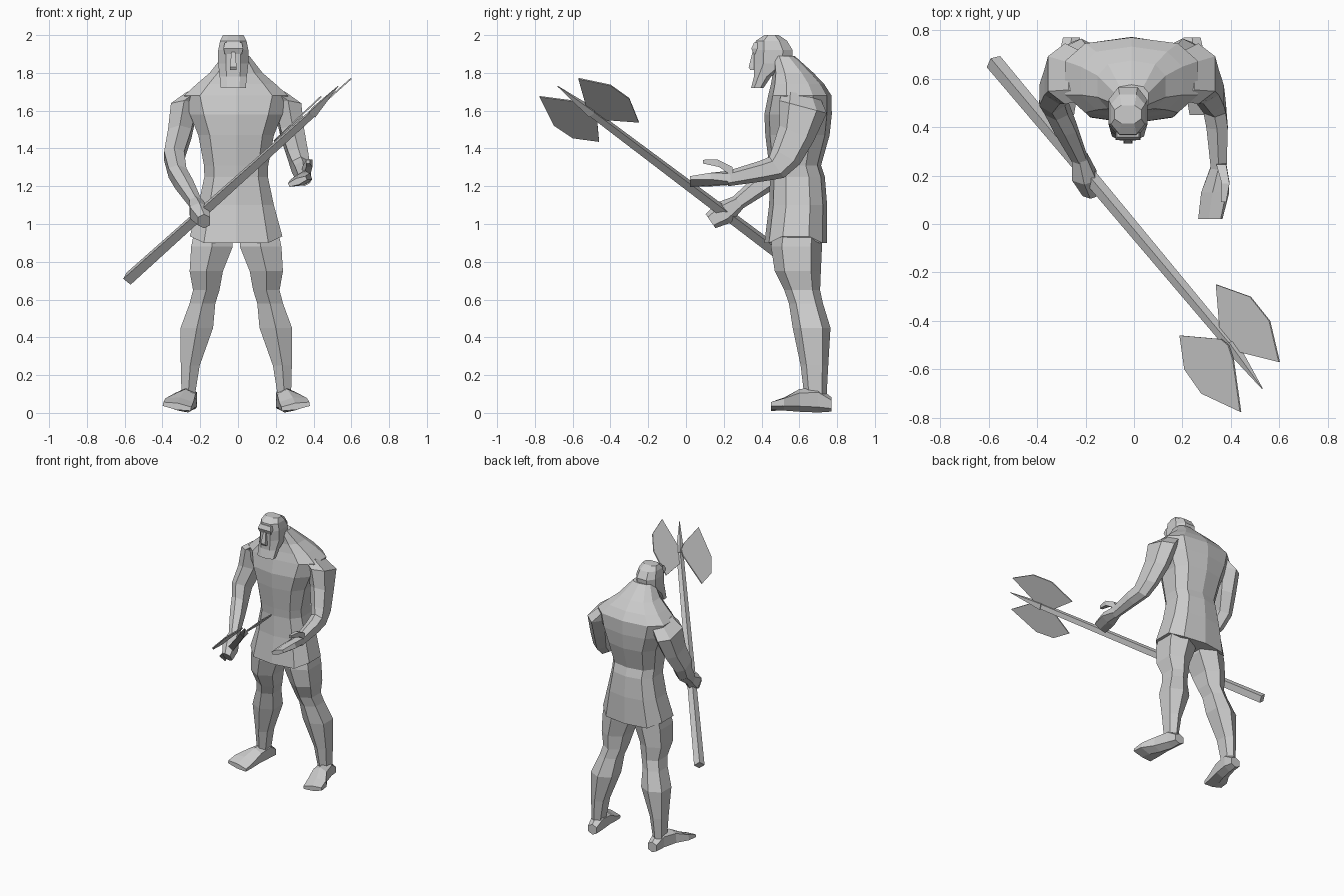
import bpy, bmesh
from math import cos, sin, pi, radians
from mathutils import Vector, Matrix

cube = bpy.data.objects.get("Cube")
if cube:
    bpy.data.objects.remove(cube)

grey = bpy.data.materials.new("stone_grey")
grey.use_nodes = True
tone = (0.6, 0.6, 0.6, 1)
grey.diffuse_color = tone
grey.node_tree.nodes["Principled BSDF"].inputs["Base Color"].default_value = tone


def finish(name, bm):
    bmesh.ops.recalc_face_normals(bm, faces=bm.faces)
    mesh = bpy.data.meshes.new(name)
    bm.to_mesh(mesh)
    bm.free()
    mesh.materials.append(grey)
    obj = bpy.data.objects.new(name, mesh)
    bpy.context.scene.collection.objects.link(obj)
    return obj


def section(n, power):
    """A rounded-box outline with n corners that fills the unit square."""
    angles = [2 * pi * (i + 0.5) / n for i in range(n)]
    wide = max(cos(a) for a in angles)
    deep = max(sin(a) for a in angles)

    def shape(v):
        return abs(v) ** power * (1 if v > 0 else -1)

    return [(shape(cos(a) / wide), shape(sin(a) / deep)) for a in angles]


def loft(name, rings, side=1, n=8, power=0.8, shift=0):
    """Skin rings of (x, y, z, half width, half depth, tilt, optional roll)."""
    bm = bmesh.new()
    loops = []
    for x, y, z, a, b, tilt, *roll in rings:
        t, r = radians(tilt), radians(roll[0] if roll else 0)
        loop = []
        for p, q in section(n, power):
            u = a * p * cos(r) - b * q * sin(r)
            v = a * p * sin(r) + b * q * cos(r)
            loop.append(bm.verts.new((side * (x + u) + shift, y + v * cos(t), z + v * sin(t))))
        loops.append(loop)
    for low, high in zip(loops, loops[1:]):
        for i in range(n):
            j = (i + 1) % n
            bm.faces.new((low[i], low[j], high[j], high[i]))
    bm.faces.new(loops[0])
    bm.faces.new(loops[-1])
    return finish(name, bm)


def upright(rows):
    """Turn (z, front y, back y, half width) rows into level rings."""
    return [(0, (f + b) / 2, z, a, (b - f) / 2, 0) for z, f, b, a in rows]


def rod(name, start, end, r1, r2, sides=4):
    start, end = Vector(start), Vector(end)
    axis = end - start
    bm = bmesh.new()
    place = Matrix.Translation((start + end) / 2) @ axis.to_track_quat("Z", "Y").to_matrix().to_4x4()
    bmesh.ops.create_cone(bm, cap_ends=True, segments=sides, radius1=r1,
                          radius2=r2, depth=axis.length, matrix=place)
    return finish(name, bm)


# Torso with flared tunic, ridged spine and sloping shoulders
torso = loft("torso", upright([
    (0.90, .415, .747, .245), (1.10, .44, .747, .20),
    (1.25, .445, .735, .168), (1.31, .44, .715, .17), (1.47, .42, .76, .20),
    (1.58, .415, .772, .245), (1.68, .435, .77, .275), (1.74, .45, .732, .21),
    (1.80, .46, .675, .14), (1.89, .46, .575, .07)]), n=10, power=0.75, shift=-.01)
# The hem rises at both hips
for v in torso.data.vertices:
    if v.co.z < 0.91 and abs(v.co.x) > 0.2:
        v.co.z += 0.035

# Head turned slightly off centre, with square beard, brow and nose
HEAD = -.025
loft("head", upright([
    (1.72, .345, .41, .066), (1.78, .36, .45, .072), (1.85, .36, .56, .08),
    (1.92, .36, .565, .08), (1.97, .37, .535, .07), (2.0, .415, .49, .055)]), shift=HEAD)
loft("brow", upright([(1.90, .358, .40, .045), (1.93, .346, .40, .052),
                      (1.96, .36, .40, .045)]), n=4, shift=HEAD)
loft("nose", upright([(1.815, .34, .39, .018), (1.83, .332, .39, .018),
                      (1.91, .352, .39, .01)]), n=4, shift=HEAD)

# Legs and splayed feet
for side, label, shift in ((1, "left", 0), (-1, "right", -.018)):
    loft(label + "_leg", [
        (.115, .59, .95, .10, .13, 0), (.12, .585, .88, .11, .135, 0),
        (.15, .592, .75, .088, .122, 0), (.15, .615, .65, .07, .095, 0),
        (.17, .635, .58, .068, .09, 0), (.20, .665, .45, .086, .10, 0),
        (.235, .68, .25, .05, .073, 0), (.245, .685, .10, .036, .06, 0)],
        side, n=6, shift=shift)
    loft(label + "_foot", [
        (.24, .77, .045, .035, .038, -90), (.245, .70, .07, .045, .068, -90),
        (.265, .60, .066, .055, .06, -90, -4), (.295, .52, .047, .075, .035, -90, -8),
        (.305, .45, .034, .075, .018, -90, -10)], side, n=6, shift=shift)

# Arms share the shoulder and differ from the elbow on
upper = [(.19, .61, 1.69, .06, .10, -10), (.265, .62, 1.62, .07, .13, -15),
         (.288, .585, 1.48, .062, .10, -25), (.318, .53, 1.36, .053, .085, -30)]
loft("left_arm", upper + [
    (.333, .48, 1.30, .046, .068, -55), (.343, .40, 1.28, .044, .055, -80),
    (.35, .22, 1.24, .032, .04, -85)], n=6)
loft("right_arm", upper + [
    (.30, .48, 1.27, .047, .068, -40), (.265, .40, 1.21, .046, .057, -50),
    (.205, .27, 1.11, .032, .04, -55)], -1, n=6, shift=-.02)

# Open left hand with raised thumb, closed right hand
loft("left_hand", [
    (.35, .24, 1.245, .032, .038, -85), (.335, .13, 1.235, .055, .032, -90, -20),
    (.315, .02, 1.225, .05, .018, -90, -22)], n=6)
loft("left_thumb", [
    (.36, .25, 1.275, .02, .028, -80), (.378, .17, 1.322, .016, .02, -80),
    (.37, .09, 1.33, .01, .01, -90)], n=4)
loft("right_hand", [
    (.225, .28, 1.115, .032, .04, -55), (.205, .20, 1.06, .05, .065, -55),
    (.18, .13, 1.015, .032, .045, -55)], -1, n=6)

# Tapered axe shaft and spike
neck = (.40, -.50, 1.59)
rod("axe_shaft", (-.58, .67, .71), neck, .036, .024)
rod("axe_spike", neck, (.53, -.68, 1.73), .03, .002)


# Thin axe blades lying on a slope along the shaft
def blade(name, outline, height, slope):
    bm = bmesh.new()
    bm.faces.new([bm.verts.new((x, y, height + slope * x)) for x, y in outline])
    obj = finish(name, bm)
    thick = obj.modifiers.new("thickness", "SOLIDIFY")
    thick.thickness = 0.008
    thick.offset = 0


blade("axe_blade_left", [(.34, -.25), (.48, -.30), (.56, -.40), (.60, -.57),
                         (.44, -.53), (.405, -.50), (.355, -.43)], 1.237, .89)
blade("axe_blade_right", [(.19, -.46), (.21, -.60), (.28, -.70), (.44, -.775),
                          (.41, -.56), (.39, -.50), (.36, -.475)], 1.257, .95)
